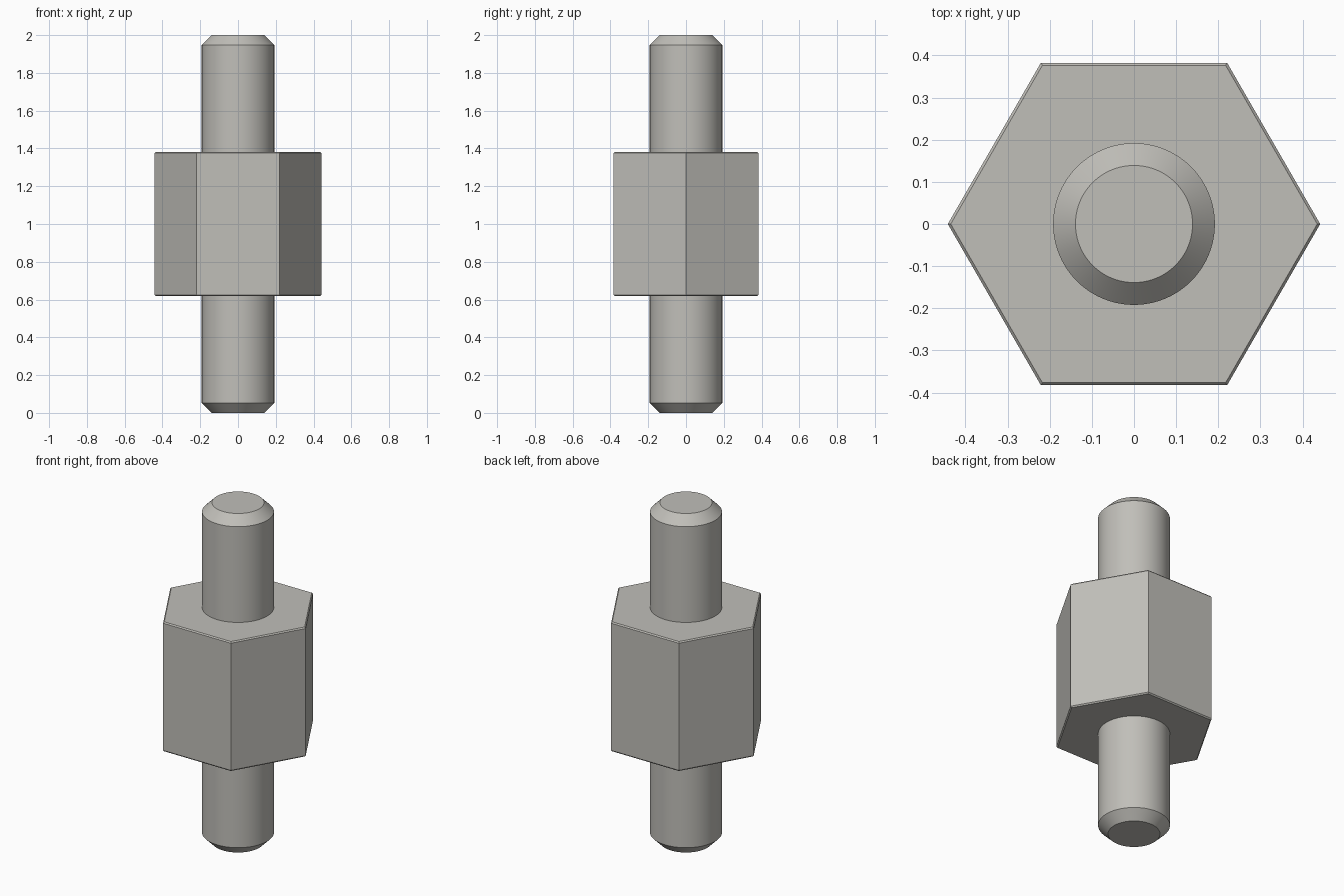
import bpy, bmesh
from math import cos, sin, tau

cube = bpy.data.objects.get("Cube")
if cube:
    bpy.data.objects.remove(cube, do_unlink=True)

MID, HALF = 1.0, 0.382          # centre height and half height of the hexagon body
HEX_R, BEVEL = 0.442, 0.007
STUD_R, TIP_R, TIP_H = 0.192, 0.139, 0.053
SIDES = 96

metal = bpy.data.materials.new("satin_grey_metal")
metal.use_nodes = True
colour = (0.53, 0.52, 0.485, 1)
metal.diffuse_color = colour
metal.node_tree.nodes["Principled BSDF"].inputs["Base Color"].default_value = colour


def ring(bm, radius, z, sides):
    """Closed loop of edges; returns its vertices."""
    verts = [bm.verts.new((radius * cos(tau * i / sides), radius * sin(tau * i / sides), z))
             for i in range(sides)]
    for i in range(sides):
        bm.edges.new((verts[i - 1], verts[i]))
    return verts


def skin(bm, a, b):
    """Quads between two loops with equal counts."""
    for i in range(len(a)):
        bm.faces.new((a[i - 1], a[i], b[i], b[i - 1]))


def finish(bm, name, outward_z=None):
    bmesh.ops.recalc_face_normals(bm, faces=bm.faces)
    # open shells are checked against their outer end cap
    if outward_z is not None:
        cap = max(bm.faces, key=lambda f: abs(f.calc_center_median().z - MID))
        if cap.normal.z * outward_z < 0:
            bmesh.ops.reverse_faces(bm, faces=bm.faces)
    mesh = bpy.data.meshes.new(name)
    bm.to_mesh(mesh)
    bm.free()
    mesh.materials.append(metal)
    obj = bpy.data.objects.new(name, mesh)
    bpy.context.collection.objects.link(obj)
    return obj


# Hexagonal body with bevelled rims; each end face has a round opening for its stud
bm = bmesh.new()
levels = [(HEX_R - BEVEL, -HALF), (HEX_R, -HALF + BEVEL),
          (HEX_R, HALF - BEVEL), (HEX_R - BEVEL, HALF)]
loops = [ring(bm, r, MID + z, 6) for r, z in levels]
for low, high in zip(loops, loops[1:]):
    skin(bm, low, high)
for hexagon, z in ((loops[0], -HALF), (loops[-1], HALF)):
    hole = ring(bm, STUD_R, MID + z, SIDES)
    step = SIDES // 6
    for i in range(6):
        # one flat sector per hexagon side
        arc = [hole[(i * step + k) % SIDES] for k in range(step + 1)]
        bm.faces.new([hexagon[i], hexagon[(i + 1) % 6]] + arc[::-1])
finish(bm, "hexagon_body", 1)

# Round studs with chamfered tips
for name, sign in (("upper_stud", 1), ("lower_stud", -1)):
    bm = bmesh.new()
    profile = [(STUD_R, HALF), (STUD_R, MID - TIP_H), (TIP_R, MID)]
    loops = [ring(bm, r, MID + sign * z, SIDES) for r, z in profile]
    for a, b in zip(loops, loops[1:]):
        skin(bm, a, b)
    bm.faces.new(loops[-1])
    stud = finish(bm, name, sign)
    bpy.ops.object.select_all(action="DESELECT")
    stud.select_set(True)
    bpy.context.view_layer.objects.active = stud
    bpy.ops.object.shade_smooth_by_angle(angle=0.5)
